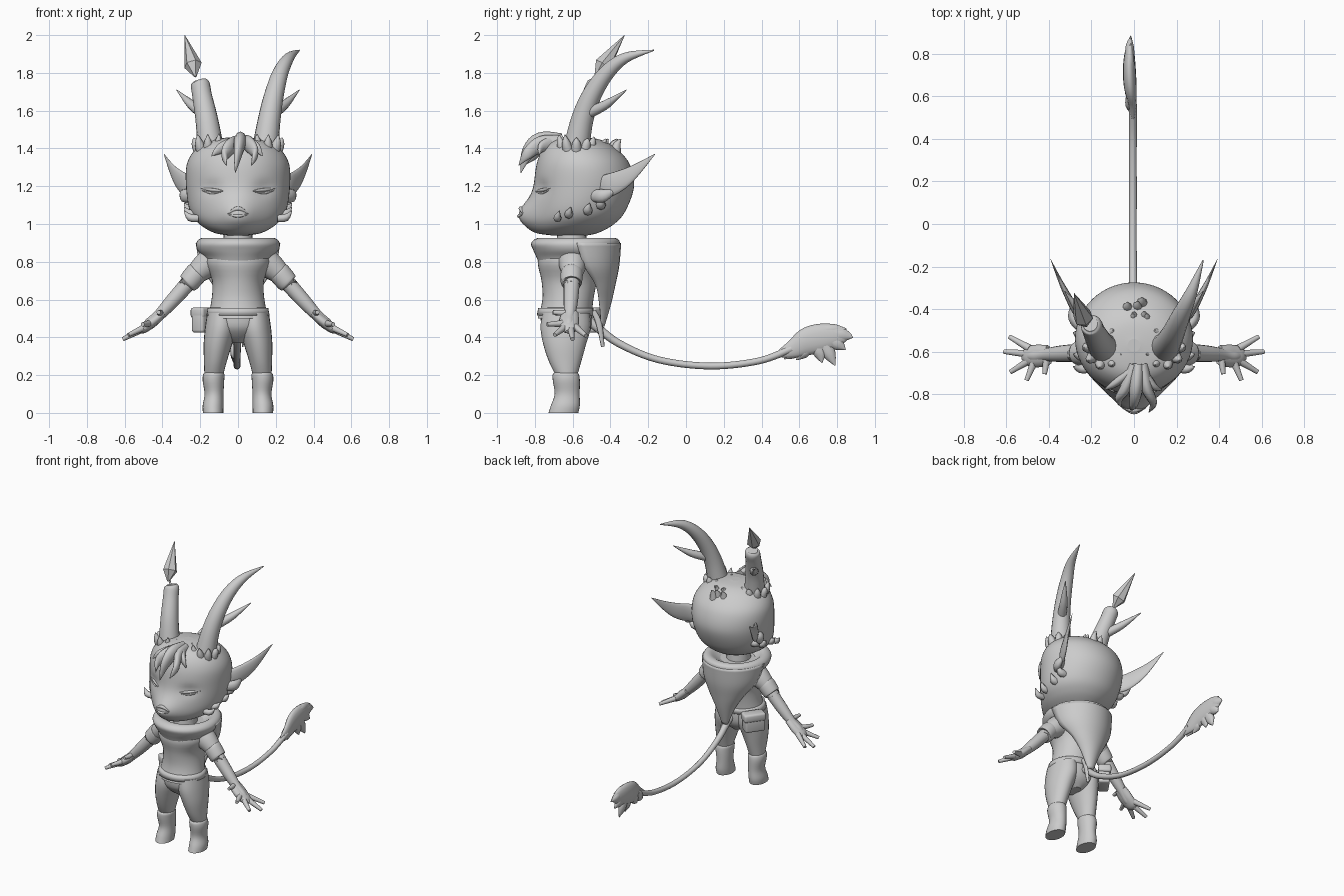
import bpy, bmesh, math, random
from mathutils import Vector
from mathutils.bvhtree import BVHTree

random.seed(4)


def finish(name, bm, smooth=True):
    bmesh.ops.recalc_face_normals(bm, faces=bm.faces)
    me = bpy.data.meshes.new(name)
    bm.to_mesh(me)
    bm.free()
    for p in me.polygons:
        p.use_smooth = smooth and len(p.vertices) < 5
    ob = bpy.data.objects.new(name, me)
    bpy.context.collection.objects.link(ob)
    return ob


def spline(rows, steps):
    """Catmull-Rom interpolation of rows of numbers."""
    out, n = [], len(rows)
    for i in range(n - 1):
        a, b, c, d = rows[max(i - 1, 0)], rows[i], rows[i + 1], rows[min(i + 2, n - 1)]
        for s in range(steps):
            t = s / steps
            out.append([q + .5 * t * (r - p + t * (2*p - 5*q + 4*r - e + t * (3*(q - r) + e - p)))
                        for p, q, r, e in zip(a, b, c, d)])
    return out + [list(rows[-1])]


def skin(name, rings, smooth=True):
    bm = bmesh.new()
    vs = [[bm.verts.new(p) for p in ring] for ring in rings]
    n = len(vs[0])
    for a, b in zip(vs, vs[1:]):
        for i in range(n):
            bm.faces.new((a[i], a[(i + 1) % n], b[(i + 1) % n], b[i]))
    bm.faces.new(vs[0])
    bm.faces.new(vs[-1])
    return finish(name, bm, smooth)


def stack(name, rows, n=32, steps=4, side=1):
    """Body of elliptical slices: z, centre x, half width, front y, back y."""
    rings = []
    for z, cx, rx, yf, yb in spline(rows, steps):
        rings.append([(side * (cx + rx * math.cos(2*math.pi*i/n)),
                       (yf + yb) / 2 + (yb - yf) / 2 * math.sin(2*math.pi*i/n), z) for i in range(n)])
    return skin(name, rings)


def tube(name, rows, n=12, steps=5, flat=1, side=1, up=(0, 0, 1), smooth=True):
    """Tapered tube along x, y, z, radius; flat scales its thickness across up."""
    rows = spline(rows, steps)
    pts = [Vector((r[0] * side, r[1], r[2])) for r in rows]
    rings = []
    for i, p in enumerate(pts):
        t = (pts[min(i + 1, len(pts) - 1)] - pts[max(i - 1, 0)]).normalized()
        u = Vector(up) - t * t.dot(Vector(up))
        if u.length < .15:
            u = Vector((0, 1, 0)) - t * t.y
        u.normalize()
        v, r = t.cross(u), max(rows[i][3], .001)
        rings.append([p + u * r * math.cos(2*math.pi*k/n) + v * r * flat * math.sin(2*math.pi*k/n)
                      for k in range(n)])
    return skin(name, rings, smooth)


# Head with a protruding muzzle and shallow eye sockets
head = stack("head", [(.94, 0, .06, -.70, -.52), (.955, 0, .13, -.78, -.46), (1.0, 0, .205, -.81, -.38),
                      (1.07, 0, .255, -.81, -.32), (1.2, 0, .275, -.805, -.275), (1.32, 0, .27, -.79, -.30),
                      (1.40, 0, .22, -.755, -.37), (1.445, 0, .14, -.70, -.45), (1.46, 0, .03, -.60, -.54)],
             n=56, steps=7)
for v in head.data.vertices:
    x, y, z = v.co
    if y < -.6:
        v.co.y -= .075 * math.exp(-(x / .11)**2 - ((z - 1.05) / .085)**2)
        v.co.y += .018 * math.exp(-((abs(x) - .14) / .05)**2 - ((z - 1.19) / .04)**2)
surface = BVHTree.FromPolygons([v.co for v in head.data.vertices], [p.vertices[:] for p in head.data.polygons])


def on_face(x, z, r):
    hit = surface.ray_cast(Vector((x, -2, z)), Vector((0, 1, 0)))[0]
    return (x, hit.y, z, r)


# Closed eyes, brows and mouth
for s, tag in ((1, "left"), (-1, "right")):
    tube(tag + "_eyelid", [on_face(s*x, z, r) for x, z, r in
         ((.08, 1.175, .002), (.11, 1.178, .008), (.15, 1.182, .009), (.2, 1.19, .002))], n=8)
    tube(tag + "_lower_lid", [on_face(s*x, z, r) for x, z, r in
         ((.09, 1.17, .002), (.14, 1.163, .006), (.19, 1.178, .002))], n=8)
tube("upper_lip", [on_face(x, z, r) for x, z, r in
     ((-.055, 1.055, .003), (0, 1.082, .012), (.055, 1.055, .003))], n=8)
tube("lower_lip", [on_face(x, z, r) for x, z, r in
     ((-.05, 1.05, .003), (0, 1.042, .009), (.05, 1.05, .003))], n=8)

# Forelock of hanging strands
for i, rows in enumerate((
        [(.02, -.66, 1.43, .05), (.01, -.77, 1.43, .055), (0, -.84, 1.37, .035), (-.015, -.875, 1.27, .002)],
        [(.04, -.66, 1.42, .05), (.06, -.77, 1.42, .045), (.09, -.84, 1.37, .03), (.07, -.885, 1.31, .002)],
        [(0, -.66, 1.42, .05), (-.04, -.77, 1.41, .045), (-.07, -.82, 1.36, .03), (-.06, -.86, 1.31, .002)],
        [(.03, -.68, 1.43, .04), (.09, -.76, 1.41, .03), (.13, -.78, 1.36, .002)],
        [(0, -.68, 1.43, .04), (-.09, -.75, 1.40, .03), (-.14, -.78, 1.36, .002)])):
    tube("forelock_%d" % i, rows, flat=.6)

# Antler horns: left whole, right broken off
horn = [(.145, -.58, 1.40, .07), (.165, -.55, 1.55, .06), (.19, -.50, 1.68, .052)]
tube("left_horn", horn + [(.225, -.42, 1.80, .042), (.27, -.32, 1.88, .028), (.325, -.17, 1.92, .003)], n=18, up=(1, 0, 0))
tube("right_horn_stump", horn + [(.20, -.475, 1.74, .05), (.205, -.47, 1.76, .035)], n=18, side=-1, up=(1, 0, 0))
# Floating faceted horn shard
tube("horn_shard", [(-.225, -.48, 1.78, .006), (-.238, -.44, 1.84, .048), (-.282, -.325, 2.0, .001)],
     n=6, steps=1, smooth=False)

for s, tag in ((1, "left"), (-1, "right")):
    # Horn branch and hair around the horn root
    tube(tag + "_horn_branch", [(.19, -.51, 1.59, .03), (.25, -.42, 1.635, .024), (.325, -.315, 1.71, .002)], side=s)
    for k in range(9):
        a = 2 * math.pi * k / 9
        c, d, h = math.cos(a), math.sin(a), random.uniform(.02, .05)
        x, y = .145 + .06 * c, -.58 + .065 * d
        tube("%s_root_tuft_%d" % (tag, k), [(x, y, 1.38, .03), (x + .02*c, y + .02*d, 1.43, .022),
             (x + .03*c, y + .03*d, 1.43 + h, .002)], n=8, side=s, steps=3)
    # Pointed ear with inner fold
    tube(tag + "_ear", [(.20, -.49, 1.18, .055), (.265, -.42, 1.20, .062), (.31, -.34, 1.235, .052),
         (.35, -.26, 1.29, .03), (.392, -.165, 1.37, .002)], n=16, flat=.3, side=s)
    tube(tag + "_ear_fold", [(.24, -.50, 1.15, .03), (.285, -.44, 1.15, .035), (.29, -.37, 1.18, .005)],
         side=s, flat=.7)
    # Cheek fur
    for k, (y, z, r) in enumerate(((-.68, 1.05, .02), (-.62, 1.07, .022), (-.52, 1.09, .025), (-.45, 1.12, .025))):
        tube("%s_cheek_fur_%d" % (tag, k), [(.21, y, z - .02, r), (.255, y, z - .015, r),
             (.285, y + .01, z + .02, .002)], n=8, side=s, steps=3)

    # Sleeve, cuff and arm
    tube(tag + "_sleeve", [(.10, -.60, .82, .085), (.17, -.60, .78, .072), (.235, -.605, .725, .052)], n=20, side=s)
    tube(tag + "_cuff", [(.215, -.605, .745, .052), (.22, -.605, .74, .059), (.262, -.607, .69, .056),
         (.267, -.607, .685, .045)], n=20, side=s)
    tube(tag + "_arm", [(.2, -.6, .76, .045), (.27, -.605, .68, .042), (.35, -.61, .59, .038),
         (.42, -.615, .515, .03), (.47, -.62, .47, .03), (.51, -.62, .44, .015)], n=16, side=s)
    tube(tag + "_palm", [(.40, -.615, .53, .024), (.45, -.62, .485, .028), (.50, -.62, .445, .024),
         (.525, -.62, .43, .01)], flat=1.9, side=s)
    for k, (a, b) in enumerate((((.49, -.585), (.585, -.53)), ((.50, -.61), (.61, -.60)),
                                ((.49, -.64), (.58, -.695)), ((.47, -.65), (.505, -.735)), ((.41, -.63), (.42, -.705)))):
        za, zb = .455 + (.49 - a[0]) * .9, .39 + (.61 - b[0]) * .75
        tube("%s_finger_%d" % (tag, k), [(*a, za, .019), ((a[0]+b[0])/2, (a[1]+b[1])/2, (za+zb)/2, .015),
             (*b, zb, .011)], n=10, side=s, steps=3)

    # Trouser leg and boot
    stack(tag + "_trouser_leg", [(.53, .085, .078, -.76, -.51), (.45, .09, .085, -.77, -.505),
          (.36, .107, .075, -.755, -.53), (.27, .12, .06, -.725, -.555), (.2, .128, .05, -.69, -.575)], n=24, side=s)
    stack(tag + "_boot", [(.215, .128, .045, -.69, -.58), (.205, .128, .056, -.705, -.567), (.17, .13, .057, -.705, -.562),
          (.1, .127, .05, -.695, -.563), (.04, .132, .055, -.715, -.562), (0, .132, .054, -.728, -.57)], n=24, side=s)

# Hair bumps on the crown
for k in range(7):
    x, y = random.uniform(-.08, .08), random.uniform(-.46, -.36)
    tube("crown_tuft_%d" % k, [(x, y, 1.37, .03), (x, y + .01, 1.42, .02), (x, y + .03, 1.45, .003)], n=8, steps=3)

# Neck, tunic, hips and belt
stack("neck", [(.86, 0, .08, -.69, -.52), (.96, 0, .075, -.68, -.53)], n=24)
stack("tunic", [(.88, 0, .15, -.76, -.43), (.80, 0, .175, -.785, -.44), (.70, 0, .137, -.765, -.47),
                (.60, 0, .14, -.76, -.49), (.50, 0, .16, -.785, -.50)], n=40)
stack("hips", [(.54, 0, .155, -.77, -.5), (.46, 0, .158, -.765, -.5), (.41, 0, .12, -.73, -.52),
               (.37, 0, .04, -.68, -.56)], n=32)
stack("belt", [(.515, 0, .155, -.77, -.5), (.517, 0, .167, -.79, -.492), (.555, 0, .16, -.782, -.49),
               (.557, 0, .145, -.765, -.5)], n=40, steps=1)

# Rolled scarf
stack("scarf", [(.77, 0, .16, -.77, -.43), (.82, 0, .18, -.79, -.38), (.86, 0, .213, -.808, -.36),
                (.895, 0, .222, -.82, -.35), (.92, 0, .205, -.80, -.36), (.925, 0, .175, -.76, -.40),
                (.89, 0, .13, -.72, -.46), (.86, 0, .08, -.68, -.52)], n=48)

# Scarf point draped down the back: z, half width, centre y, edge y
bm = bmesh.new()
grid = []
for z, w, yc, ye in spline([(.90, .215, -.352, -.58), (.78, .19, -.362, -.54), (.68, .125, -.382, -.48),
                            (.58, .065, -.405, -.46), (.46, .015, -.44, -.45)], 5):
    grid.append([bm.verts.new((w * math.sin(a * math.pi / 16), ye + (yc - ye) * math.cos(a * math.pi / 16), z))
                 for a in range(-8, 9)])
for a, b in zip(grid, grid[1:]):
    for i in range(16):
        bm.faces.new((a[i], a[i+1], b[i+1], b[i]))
drape = finish("scarf_drape", bm)
sol = drape.modifiers.new("thickness", 'SOLIDIFY')
sol.thickness = .018
sol.offset = 0
tube("belt_strap", [(.03, -.49, .54, .014), (.03, -.46, .47, .016), (.025, -.44, .35, .01)], flat=.4, n=8)

# Belt pouch and flap
for name, size, z, out in (("pouch", (.14, .075, .12), .485, 0), ("pouch_flap", (.15, .085, .055), .53, .006)):
    bm = bmesh.new()
    bmesh.ops.create_cube(bm, size=1)
    for v in bm.verts:
        v.co = Vector([a * b for a, b in zip(v.co, size)])
    bmesh.ops.bevel(bm, geom=bm.edges[:], offset=.014, segments=3, affect='EDGES', profile=.5)
    ob = finish(name, bm)
    ob.location = (-.178, -.525 + out, z)
    ob.rotation_euler.z = math.radians(55)

# Tail with a flat tuft
tube("tail", [(0, -.56, .52, .03), (0, -.48, .46, .024), (-.003, -.35, .365, .02), (-.005, -.14, .28, .018),
              (-.005, .13, .248, .018), (-.005, .385, .275, .018), (-.005, .56, .34, .02)], steps=8)
tube("tail_tuft", [(-.005, .50, .315, .022), (-.008, .57, .34, .05), (-.018, .65, .38, .075),
                   (-.022, .74, .40, .074), (-.02, .82, .41, .05), (-.015, .88, .41, .003)], n=16, flat=.4)
for k, (ay, az, by, bz) in enumerate(((.60, .35, .52, .285), (.64, .35, .585, .28), (.70, .36, .72, .265),
                                      (.73, .37, .79, .25), (.77, .39, .845, .335), (.78, .42, .885, .40),
                                      (.72, .43, .85, .445))):
    tube("tuft_lock_%d" % k, [(-.018, ay, az, .035), (-.02, (ay+by)/2, (az+bz)/2, .034), (-.015, by, bz, .002)],
         n=10, flat=.6, up=(0, .3, 1))
